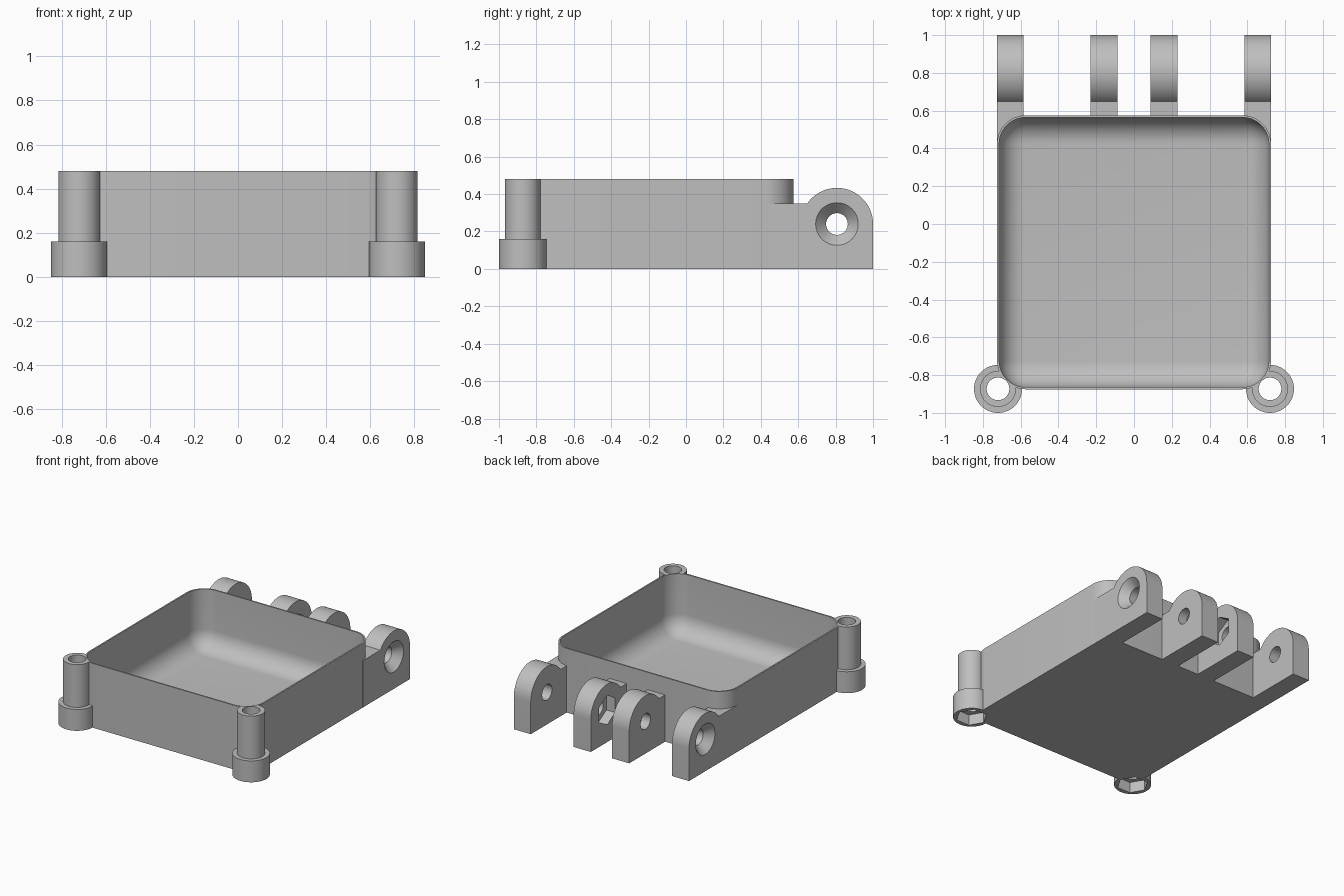
import bpy, bmesh, math
from math import radians, sin, cos, pi
from mathutils import Matrix, Vector

if "Cube" in bpy.data.objects:
    bpy.data.objects.remove(bpy.data.objects["Cube"], do_unlink=True)

grey = bpy.data.materials.new("plain grey")
grey.use_nodes = True
colour = (0.52, 0.52, 0.52, 1)
grey.diffuse_color = colour
grey.node_tree.nodes["Principled BSDF"].inputs["Base Color"].default_value = colour

HEIGHT, LEDGE = 0.48, 0.35
POST_X, POST_Y = 0.72, -0.873
PIN_Y, PIN_Z, LUG_R = 0.807, 0.24, 0.193


def make(name, bm):
    bmesh.ops.recalc_face_normals(bm, faces=bm.faces)
    mesh = bpy.data.meshes.new(name)
    bm.to_mesh(mesh)
    bm.free()
    obj = bpy.data.objects.new(name, mesh)
    bpy.context.collection.objects.link(obj)
    mesh.materials.append(grey)
    return obj


def block(name, lo, hi, radius, vertical_only):
    """Box with rounded edges."""
    lo, hi = Vector(lo), Vector(hi)
    bm = bmesh.new()
    bmesh.ops.create_cube(bm, size=1)
    for v in bm.verts:
        v.co = (lo + hi) / 2 + v.co * (hi - lo)
    edges = [e for e in bm.edges if not vertical_only
             or abs(e.verts[0].co.z - e.verts[1].co.z) > 0.1]
    bmesh.ops.bevel(bm, geom=edges, offset=radius, segments=12,
                    profile=0.5, affect='EDGES')
    return make(name, bm)


def rod(name, start, axis, length, r1, r2=None, sides=64):
    """Cylinder or cone from start along axis."""
    bm = bmesh.new()
    turn = Vector((0, 0, 1)).rotation_difference(Vector(axis)).to_matrix().to_4x4()
    matrix = (Matrix.Translation(start) @ turn
              @ Matrix.Translation((0, 0, length / 2)) @ Matrix.Rotation(pi / 6, 4, 'Z'))
    bmesh.ops.create_cone(bm, cap_ends=True, segments=sides, radius1=r1,
                          radius2=r1 if r2 is None else r2, depth=length, matrix=matrix)
    return make(name, bm)


def lug(name, x0, x1, y0):
    """Hinge lug: side profile extruded across x."""
    end = pi - math.asin((LEDGE - PIN_Z) / LUG_R)
    profile = [(y0, 0), (PIN_Y + LUG_R, 0)]
    profile += [(PIN_Y + LUG_R * cos(end * i / 32), PIN_Z + LUG_R * sin(end * i / 32))
                for i in range(33)]
    profile.append((y0, LEDGE))
    bm = bmesh.new()
    face = bm.faces.new([bm.verts.new((x0, y, z)) for y, z in profile])
    out = bmesh.ops.extrude_face_region(bm, geom=[face])
    bmesh.ops.translate(bm, vec=(x1 - x0, 0, 0),
                        verts=[g for g in out["geom"] if isinstance(g, bmesh.types.BMVert)])
    return make(name, bm)


def combine(obj, others, operation):
    for other in others:
        mod = obj.modifiers.new(other.name, 'BOOLEAN')
        mod.operation, mod.solver, mod.object = operation, 'EXACT', other
    bpy.context.view_layer.update()
    graph = bpy.context.evaluated_depsgraph_get()
    mesh = bpy.data.meshes.new_from_object(obj.evaluated_get(graph))
    obj.modifiers.clear()
    obj.data = mesh


# Tray body and the hollow inside it
tray = block("tray", (-0.725, -0.875, 0), (0.725, 0.575, HEIGHT), 0.15, True)
hollow = block("hollow_cutter", (-0.714, -0.864, 0.04), (0.714, 0.564, 0.9), 0.14, False)
helpers, parts, post_cuts = [hollow], [tray], []

for s, side in ((-1, "right"), (1, "left")):
    # Front screw post with a wide foot and a nut pocket underneath
    x = s * POST_X
    up = (0, 0, 1)
    post = rod(side + "_post", (x, POST_Y, 0), up, HEIGHT, 0.095)
    foot = rod(side + "_foot", (x, POST_Y, 0), up, 0.16, 0.127)
    cuts = [rod(side + "_screw_cutter", (x, POST_Y, -0.1), up, 0.8, 0.06),
            rod(side + "_nut_cutter", (x, POST_Y, -0.1), up, 0.18, 0.108, sides=6)]
    combine(post, [foot], 'UNION')
    combine(post, [hollow] + cuts, 'DIFFERENCE')
    post_cuts += cuts
    helpers += [foot] + cuts

    # Hinge lugs: countersunk outer one, nut pocket in the inner one
    outer = lug(side + "_outer_lug", s * 0.585, s * 0.725, 0.44)
    inner = lug(side + "_inner_lug", s * 0.088, s * 0.23, 0.569)
    along = (s, 0, 0)
    pin = rod(side + "_pin_cutter", (0, PIN_Y, PIN_Z), along, 1, 0.058)
    sink = rod(side + "_sink_cutter", (s * 0.665, PIN_Y, PIN_Z), along, 0.08, 0.056, 0.133)
    nut = rod(side + "_pin_nut_cutter", (0, PIN_Y, PIN_Z), along, 0.16, 0.11, sides=6)
    combine(outer, [hollow, pin, sink], 'DIFFERENCE')
    combine(inner, [pin, nut], 'DIFFERENCE')
    helpers += [pin, sink, nut]
    parts += [post, outer, inner]

combine(tray, [hollow] + post_cuts, 'DIFFERENCE')

for helper in helpers:
    bpy.data.objects.remove(helper, do_unlink=True)

# Smooth curved walls, keep edges crisp
for part in parts:
    bpy.ops.object.select_all(action='DESELECT')
    part.select_set(True)
    bpy.context.view_layer.objects.active = part
    bpy.ops.object.shade_smooth_by_angle(angle=radians(30))
